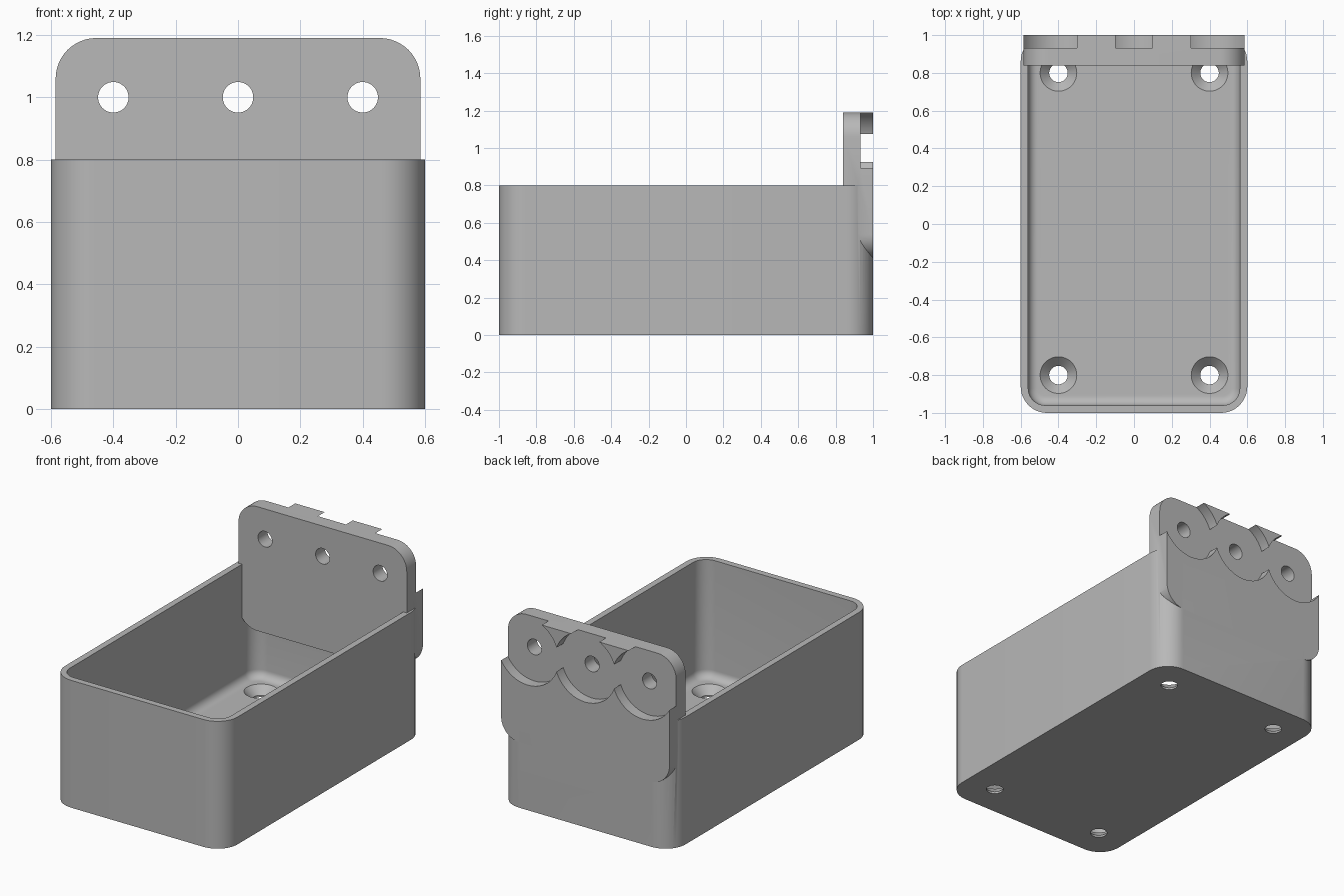
import bpy, bmesh, math

cube = bpy.data.objects.get("Cube")
if cube:
    bpy.data.objects.remove(cube, do_unlink=True)

grey = bpy.data.materials.new("matte grey")
grey.use_nodes = True
color = (0.48, 0.48, 0.48, 1)
grey.diffuse_color = color
grey.node_tree.nodes["Principled BSDF"].inputs["Base Color"].default_value = color


def rounded_rect(hx, hy, r, steps=12):
    """Counter-clockwise outline of a rectangle with round corners."""
    points = []
    for i, (sx, sy) in enumerate([(1, 1), (-1, 1), (-1, -1), (1, -1)]):
        for k in range(steps + 1):
            a = math.pi / 2 * (i + k / steps)
            points.append((sx * (hx - r) + r * math.cos(a),
                           sy * (hy - r) + r * math.sin(a)))
    return points


def circle(r, sides=48):
    return [(r * math.cos(2 * math.pi * k / sides), r * math.sin(2 * math.pi * k / sides))
            for k in range(sides)]


def loft(name, layers, place=lambda u, v, w: (u, v, w)):
    """Closed solid through a stack of (outline, height) layers."""
    bm = bmesh.new()
    rings = [[bm.verts.new(place(u, v, w)) for u, v in outline] for outline, w in layers]
    n = len(rings[0])
    for low, high in zip(rings, rings[1:]):
        for i in range(n):
            j = (i + 1) % n
            bm.faces.new((low[i], low[j], high[j], high[i]))
    bm.faces.new(rings[0][::-1])
    bm.faces.new(rings[-1])
    bmesh.ops.recalc_face_normals(bm, faces=bm.faces)
    mesh = bpy.data.meshes.new(name)
    bm.to_mesh(mesh)
    bm.free()
    mesh.materials.append(grey)
    obj = bpy.data.objects.new(name, mesh)
    bpy.context.collection.objects.link(obj)
    return obj


def combine(target, tool, operation):
    bpy.context.view_layer.objects.active = target
    mod = target.modifiers.new(tool.name, 'BOOLEAN')
    mod.object, mod.operation, mod.solver = tool, operation, 'EXACT'
    bpy.ops.object.modifier_apply(modifier=mod.name)
    bpy.data.objects.remove(tool, do_unlink=True)


def upright(x, z):
    """Place an outline in the xz plane, extruded along y."""
    return lambda u, v, w: (x + u, w, z + v)


# Box body with straight walls and round vertical corners
outer = rounded_rect(0.6, 1, 0.14)
box = loft("mounting_box", [(outer, 0), (outer, 0.8)])

# Cavity with a filleted floor
floor, fillet = 0.06, 0.05
layers = []
for k in range(9):
    a = math.pi / 2 * k / 8
    inset = fillet * (1 - math.sin(a))
    layers.append((rounded_rect(0.56 - inset, 0.96 - inset, 0.09 - inset),
                   floor + fillet * (1 - math.cos(a))))
layers.append((rounded_rect(0.56, 0.96, 0.09), 0.9))
combine(box, loft("cavity", layers), 'DIFFERENCE')

# Back mounting plate
plate = rounded_rect(0.585, 0.39, 0.13)
combine(box, loft("back_plate", [(plate, 0.84), (plate, 1)], upright(0, 0.8)), 'UNION')

# Plate screw holes with wide overlapping recesses behind
for x in (-0.4, 0, 0.4):
    for name, r, y in (("recess", 0.214, 0.933), ("plate_hole", 0.049, 0.7)):
        ring = circle(r)
        combine(box, loft(name, [(ring, y), (ring, 1.1)], upright(x, 1)), 'DIFFERENCE')

# Countersunk holes in the floor
for x in (-0.4, 0.4):
    for y in (-0.8, 0.8):
        profile = [(0.049, -0.1), (0.049, 0.012), (0.097, floor), (0.097, floor + 0.02)]
        combine(box, loft("floor_hole", [(circle(r), z) for r, z in profile],
                          lambda u, v, w: (x + u, y + v, w)), 'DIFFERENCE')

# Smooth rounds, sharp edges
bpy.ops.object.select_all(action='DESELECT')
box.select_set(True)
bpy.context.view_layer.objects.active = box
bpy.ops.object.shade_smooth_by_angle(angle=math.radians(30))
